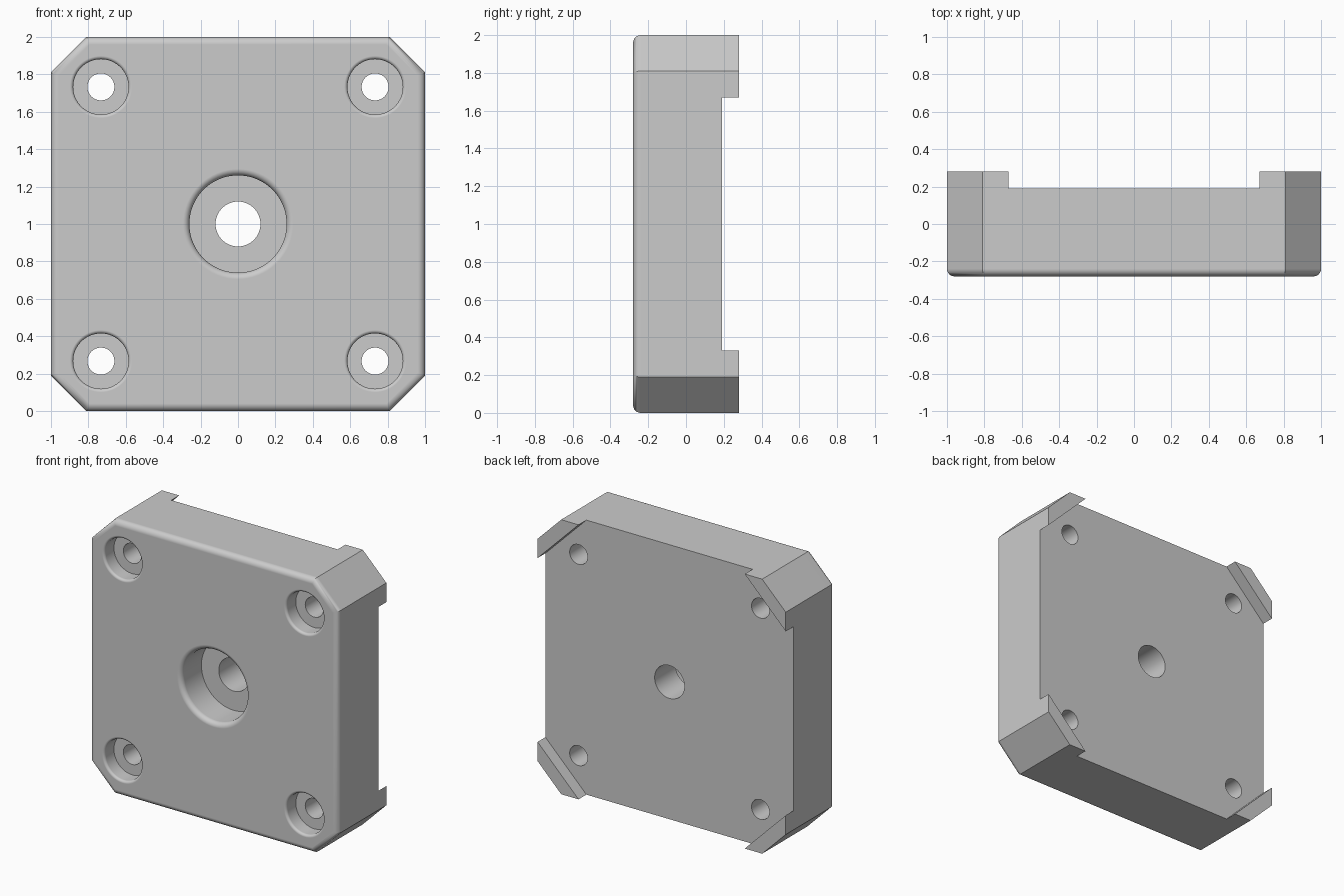
import bpy, bmesh
from math import sin, cos, pi, sqrt

cube = bpy.data.objects.get("Cube")
if cube:
    bpy.data.objects.remove(cube, do_unlink=True)

FRONT, PLATE_BACK, FOOT_BACK = -0.28, 0.19, 0.28
CUT = 0.81            # where the corner chamfers begin
FOOT_CUT = 0.67       # where the corner feet begin
ROUND = 0.04          # front edge rounding
SEGMENTS = 64

grey = bpy.data.materials.new("light grey")
grey.use_nodes = True
grey.diffuse_color = (0.6, 0.6, 0.6, 1)
grey.node_tree.nodes["Principled BSDF"].inputs["Base Color"].default_value = (0.6, 0.6, 0.6, 1)


def loft(name, rings):
    """Closed solid through rings of equal point count."""
    bm = bmesh.new()
    loops = [[bm.verts.new(p) for p in ring] for ring in rings]
    n = len(loops[0])
    for a, b in zip(loops, loops[1:]):
        for i in range(n):
            j = (i + 1) % n
            bm.faces.new((a[i], a[j], b[j], b[i]))
    bm.faces.new(loops[0])
    bm.faces.new(loops[-1])
    bmesh.ops.recalc_face_normals(bm, faces=bm.faces)
    mesh = bpy.data.meshes.new(name)
    bm.to_mesh(mesh)
    bm.free()
    mesh.materials.append(grey)
    obj = bpy.data.objects.new(name, mesh)
    bpy.context.collection.objects.link(obj)
    return obj


def octagon(inset, y):
    h = 1 - inset
    c = CUT - inset * (sqrt(2) - 1)
    pts = [(h, -c), (h, c), (c, h), (-c, h), (-h, c), (-h, -c), (-c, -h), (c, -h)]
    return [(x, y, z + 1) for x, z in pts]


def circle(cx, cz, r, y):
    return [(cx + r * cos(2 * pi * i / SEGMENTS), y, cz + r * sin(2 * pi * i / SEGMENTS))
            for i in range(SEGMENTS)]


def hole_cutter(cx, cz, bore, wall, fillet, depth):
    """Counterbored through hole with a rounded front rim."""
    profile = [(wall + fillet, FRONT - 0.1)]
    for i in range(7):
        a = i * pi / 12
        profile.append((wall + fillet * (1 - sin(a)), FRONT + fillet * (1 - cos(a))))
    floor = FRONT + depth
    profile += [(wall, floor), (bore, floor), (bore, PLATE_BACK + 0.1)]
    return loft("hole_cutter", [circle(cx, cz, r, y) for r, y in profile])


# Chamfered plate with rounded front edges
rings = []
for i in range(7):
    a = i * pi / 12
    rings.append(octagon(ROUND * (1 - sin(a)), FRONT + ROUND * (1 - cos(a))))
rings.append(octagon(0, PLATE_BACK))
plate = loft("plate", rings)

# Centre hole and four screw holes
cutters = [hole_cutter(0, 1, 0.12, 0.26, 0.035, 0.23)]
for sx in (-1, 1):
    for sz in (-1, 1):
        cutters.append(hole_cutter(sx * 0.733, 1 + sz * 0.733, 0.072, 0.148, 0.018, 0.11))
bpy.context.view_layer.objects.active = plate
for cutter in cutters:
    cutter.hide_render = True
    mod = plate.modifiers.new("hole", "BOOLEAN")
    mod.operation = "DIFFERENCE"
    mod.solver = "EXACT"
    mod.object = cutter
    bpy.ops.object.modifier_apply(modifier=mod.name)
    bpy.data.objects.remove(cutter, do_unlink=True)

# Smooth rims, flat sides
bpy.ops.object.select_all(action="DESELECT")
plate.select_set(True)
bpy.ops.object.shade_smooth_by_angle(angle=pi / 6)
weighted = plate.modifiers.new("weighted normals", "WEIGHTED_NORMAL")
weighted.keep_sharp = True

# Raised diagonal feet on the back corners
for sx, side in ((-1, "right"), (1, "left")):
    for sz, level in ((-1, "lower"), (1, "upper")):
        outline = [(FOOT_CUT, 1), (CUT, 1), (1, CUT), (1, FOOT_CUT)]
        loft(f"{level}_{side}_foot",
             [[(sx * x, y, 1 + sz * z) for x, z in outline] for y in (PLATE_BACK, FOOT_BACK)])
